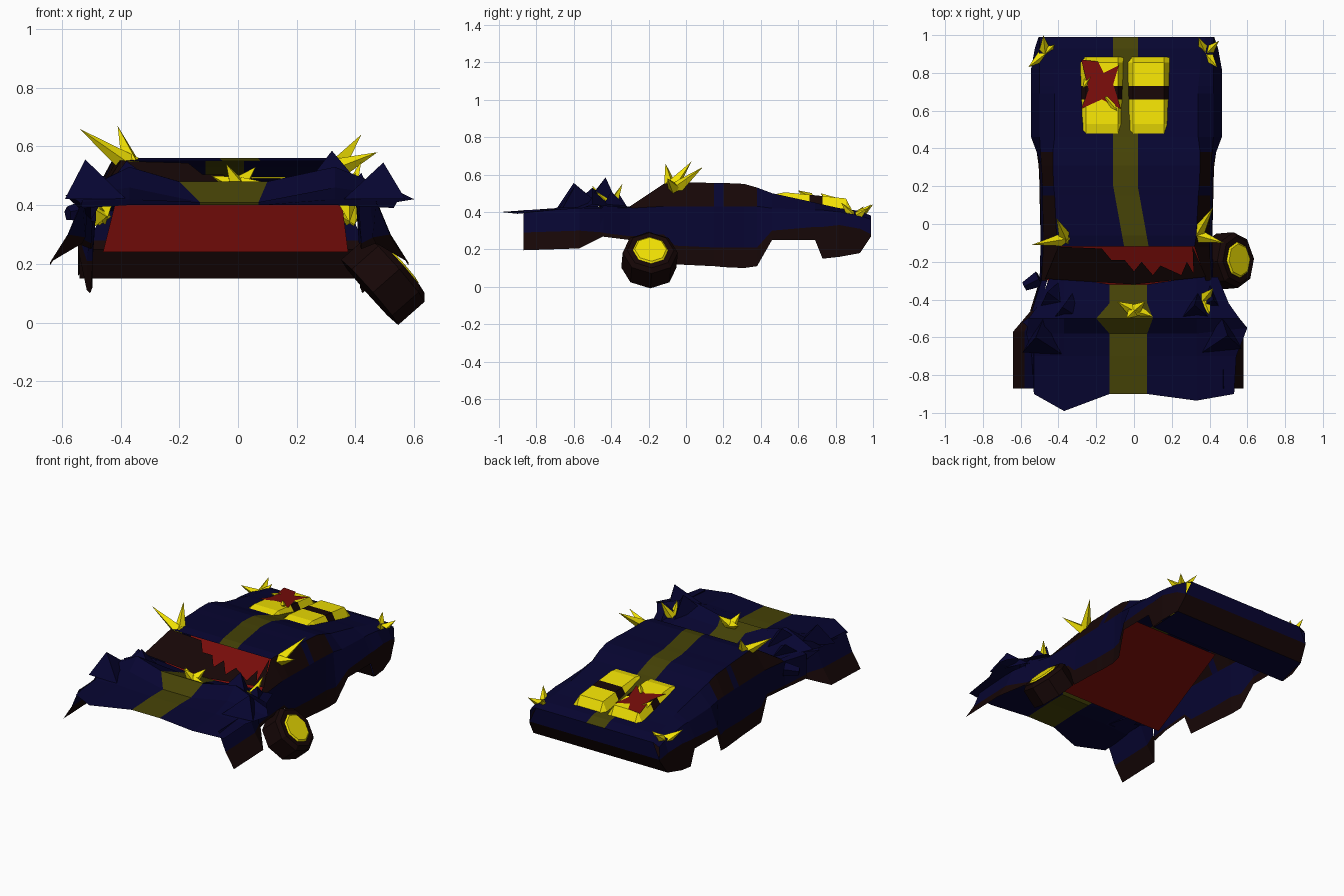
import bpy
from mathutils import Vector


def material(name, rgb):
    m = bpy.data.materials.new(name)
    m.diffuse_color = (*rgb, 1)
    return m


NAVY, BROWN, OLIVE, YELLOW, RED = range(5)
MATS = [material("navy", (0.002, 0.0015, 0.03)), material("brown", (0.008, 0.002, 0.002)),
        material("olive", (0.06, 0.055, 0.002)), material("yellow", (0.9, 0.77, 0.001)),
        material("red", (0.19, 0.004, 0.003))]


def mesh(name, verts, faces, mats):
    me = bpy.data.meshes.new(name)
    me.from_pydata([tuple(v) for v in verts], [], faces)
    for m in MATS:
        me.materials.append(m)
    for i, p in enumerate(me.polygons):
        p.material_index = mats if isinstance(mats, int) else mats[i]
    ob = bpy.data.objects.new(name, me)
    bpy.context.collection.objects.link(ob)
    return ob


def grid(name, rows, pick):
    # skin between rows of points; pick(row, column) gives a colour or None for a hole
    n = len(rows[0])
    faces, mats = [], []
    for i in range(len(rows) - 1):
        for j in range(n - 1):
            m = pick(i, j)
            if m is not None:
                a = i * n + j
                faces.append((a, a + 1, a + n + 1, a + n))
                mats.append(m)
    return mesh(name, [p for r in rows for p in r], faces, mats)


def frustum(name, base, tip, r0, r1, sides, mat):
    base, tip = Vector(base), Vector(tip)
    bpy.ops.mesh.primitive_cone_add(vertices=sides, radius1=r0, radius2=r1, depth=(tip - base).length,
                                    location=(base + tip) / 2,
                                    rotation=(tip - base).to_track_quat('Z', 'Y').to_euler())
    ob = bpy.context.object
    ob.name = name
    ob.data.materials.append(MATS[mat])
    return ob


# body shell: y, roof half width, roof z, belt half width, belt z, seam half width, seam z, sill half width, sill z
STATIONS = [
    (0.99, .42, .38, .46, .36, .465, .28, .465, .27),
    (0.93, .40, .405, .46, .38, .485, .31, .48, .18),
    (0.82, .39, .42, .46, .40, .505, .33, .505, .16),
    (0.73, .38, .44, .46, .41, .505, .32, .505, .15),
    (0.69, .38, .45, .46, .41, .505, .32, .505, .25),
    (0.46, .38, .50, .46, .42, .505, .30, .505, .25),
    (0.38, .39, .53, .455, .43, .475, .21, .475, .11),
    (0.31, .39, .55, .45, .43, .455, .21, .465, .10),
    (0.20, .385, .555, .445, .43, .455, .21, .46, .105),
    (0.15, .38, .555, .445, .43, .455, .21, .46, .11),
    (-0.06, .37, .56, .44, .43, .455, .22, .455, .12),
    (-0.12, .36, .55, .44, .43, .455, .28, .455, .26),
    (-0.30, .42, .43, .45, .42, .46, .27, .46, .25),
    (-0.46, .46, .43, .50, .42, .50, .29, .51, .27)]


def body_row(s):
    y, half = s[0], [(s[7], s[8]), (s[5], s[6]), (s[3], s[4]), (s[1], s[2])]
    c = -0.04
    sc = -0.045 + max(0, 0.2 - y) * 0.18
    return ([(c - w, y, z) for w, z in half] + [(sc - .065, y, s[2]), (sc + .065, y, s[2])]
            + [(c + w, y, z) for w, z in half[::-1]])


def body_colour(i, j):
    if j in (3, 4, 5) and i >= 11:
        return None
    if j in (0, 8):
        return BROWN
    if j in (2, 6) and i in (6, 7, 9, 10, 11):
        return BROWN
    return OLIVE if j == 4 else NAVY


grid("body_shell", [body_row(s) for s in STATIONS], body_colour)

# rear panel and underside of the tail
tail = [(.99, .38, .42), (.99, .28, .465), (.93, .18, .48), (.73, .15, .50), (.69, .25, .50)]
grid("tail_panel", [[(-.04 - w, y, z), (-.04 + w, y, z)] for y, z, w in tail],
     lambda i, j: (NAVY, BROWN, NAVY, BROWN)[i])

# cabin floor, rising towards the back
mesh("cabin_floor", [(-.46, -.32, .24), (.375, -.32, .24), (.345, .28, .48), (-.40, .28, .48)], [(0, 1, 2, 3)], RED)

# broken windscreen with jagged hole
glass = [(-.40, -.12), (-.17, -.13), (-.12, -.19), (-.05, -.19), (0, -.25), (.04, -.2), (.10, -.27), (.14, -.22),
         (.25, -.27), (.28, -.2), (.315, -.26), (.31, -.12), (.38, -.28), (.0, -.32), (-.47, -.29)]
mesh("windscreen", [(x, y, .55 + (y + .12) * .66) for x, y in glass], [tuple(range(len(glass)))], BROWN)

# crumpled bonnet: row y, then heights per column
COLS = [-.57, -.37, -.13, .07, .33, .57]
BONNET = [
    (-.90, .39, .40, .40, .40, .40, .39),
    (-.70, .41, .42, .41, .41, .42, .41),
    (-.58, .43, .46, .41, .41, .46, .43),
    (-.50, .44, .53, .48, .48, .53, .44),
    (-.42, .43, .46, .46, .45, .46, .43),
    (-.28, .42, .42, .42, .42, .42, .42)]
SCALE = [.93, .95, 1, .98, .88, .78]
rows = []
for r, k in zip(BONNET, SCALE):
    row = []
    for j, x in enumerate(COLS):
        wide = k if j in (0, 5) else 1
        row.append([x * wide, r[0], r[j + 1]])
    rows.append(row)
rows[0][1][1], rows[0][4][1] = -.99, -.935
rows[3][2][0], rows[3][3][0] = -.20, .10
rows[5][2][1] = rows[5][3][1] = -.32
rows[2][5] = [.60, -.55, .42]
grid("bonnet", rows, lambda i, j: OLIVE if j == 2 else NAVY)

# broad torn metal peaks: three base corners and a tip
for i, p in enumerate([
        [(-.59, -.68, .42), (-.38, -.69, .42), (-.46, -.45, .43), (-.52, -.60, .555)],
        [(-.47, -.56, .43), (-.22, -.54, .43), (-.32, -.36, .43), (-.38, -.44, .55)],
        [(.36, -.68, .42), (.57, -.66, .42), (.45, -.45, .43), (.495, -.59, .545)],
        [(.20, -.55, .43), (.45, -.54, .43), (.34, -.36, .43), (.32, -.43, .585)],
        [(-.50, -.60, .42), (-.46, -.42, .42), (-.50, -.45, .35), (-.59, -.52, .435)],
        [(-.50, -.45, .42), (-.34, -.45, .42), (-.40, -.31, .42), (-.46, -.36, .50)],
        [(.34, -.45, .42), (.46, -.45, .42), (.40, -.31, .42), (.42, -.40, .51)]]):
    mesh(f"torn_metal_{i}", p, [(0, 1, 3), (1, 2, 3), (2, 0, 3)], NAVY)

# front wing flaps, left and right
for side, tag in ((-1, "left"), (1, "right")):
    def wing(y, lift):
        return [(-.03 + side * w, y, z + lift) for w, z in ((.50, .41), (.55, .29), (.61, .195))]
    grid(f"front_wing_{tag}", [wing(-.87, 0), wing(-.57, .01),
                               [(-.03 + side * w, -.44, z) for w, z in ((.48, .42), (.49, .29), (.50, .27))]],
         lambda i, j: BROWN if j else NAVY)

# loose tilted wheel and hub
axis, face = Vector((.75, .06, .66)).normalized(), Vector((.553, -.19, .195))
frustum("wheel_tyre", face - axis * .14, face - axis * .02, .148, .148, 8, BROWN)
frustum("wheel_shoulder", face - axis * .02, face, .148, .125, 8, BROWN)
frustum("wheel_hub", face, face + axis * .008, .095, .085, 8, YELLOW)

# crushed mirror
frustum("mirror", (-.50, -.29, .38), (-.58, -.33, .37), .045, .025, 5, NAVY)

# twin engine covers with a dark band
RINGS = [(.45, .49, .475), (.53, .505, .46), (.66, .492, .435), (.73, .485, .42), (.855, .472, .40), (.885, .415, .40)]
for tag, x0, x1 in (("left", -.29, -.05), ("right", -.04, .195)):
    d = .035
    grid(f"engine_cover_{tag}", [[(x0, y, low), (x0 + d, y, top), (x1 - d, y, top), (x1, y, low)]
                                 for y, top, low in RINGS], lambda i, j: BROWN if i == 2 else YELLOW)

# red tear in the left engine cover
tear = [(-.28, .87), (-.19, .86), (-.16, .80), (-.08, .84), (-.11, .74), (-.07, .61), (-.17, .66),
        (-.28, .61), (-.24, .71)]
mesh("engine_tear", [(x, y, .508 - (y - .53) * .1) for x, y in tear], [tuple(range(len(tear)))], RED)
frustum("engine_shard_0", (-.14, .66, .47), (-.09, .60, .515), .035, 0, 4, YELLOW)
frustum("engine_shard_1", (-.23, .78, .45), (-.27, .72, .50), .035, 0, 4, YELLOW)

# yellow shards: base, then tips
SHARDS = {
    "roof_left": [(-.36, -.08, .53), (-.54, -.11, .66), (-.41, .03, .67)],
    "roof_right": [(.33, -.06, .52), (.42, .09, .64), (.475, -.10, .58)],
    "tail_left": [(-.47, .90, .36), (-.48, 1.0, .44), (-.56, .83, .43), (-.42, .95, .43)],
    "tail_right": [(.38, .90, .36), (.34, .99, .44), (.44, .83, .45), (.45, .97, .42)],
    "bonnet_middle": [(0, -.46, .46), (-.09, -.41, .50), (.06, -.41, .53), (.13, -.50, .47), (-.04, -.50, .54)],
    "bonnet_right": [(.37, -.40, .42), (.42, -.34, .55), (.40, -.48, .51), (.38, -.44, .34)]}
for name, (base, *tips) in SHARDS.items():
    for i, tip in enumerate(tips):
        frustum(f"shard_{name}_{i}", base, tip, .038, 0, 4, YELLOW)
